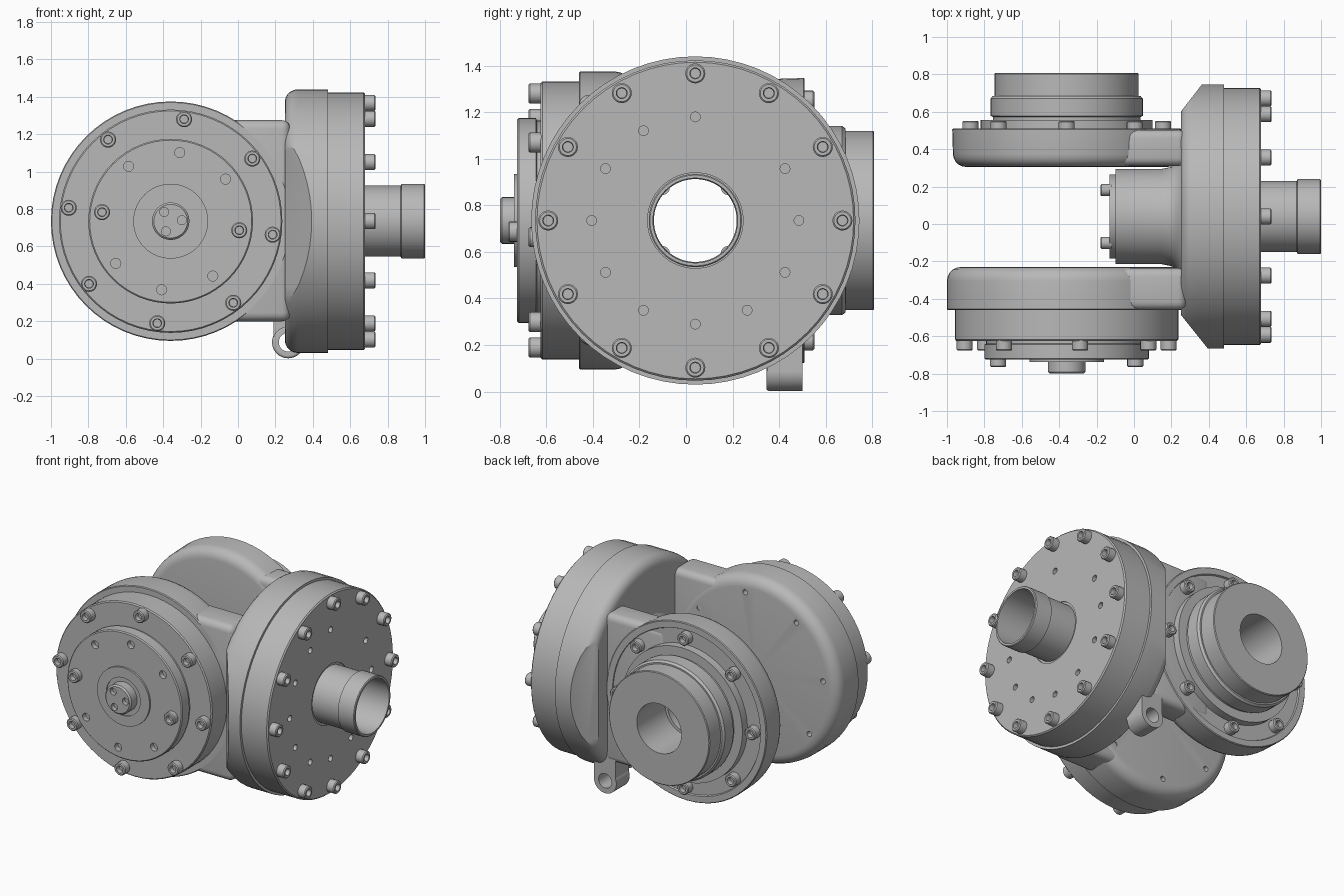
import bpy, bmesh, math
from mathutils import Vector, Matrix

cube = bpy.data.objects.get("Cube")
if cube:
    bpy.data.objects.remove(cube, do_unlink=True)

metal = bpy.data.materials.new("grey metal")
metal.use_nodes = True
metal.diffuse_color = (0.48, 0.48, 0.48, 1)
metal.node_tree.nodes["Principled BSDF"].inputs["Base Color"].default_value = (0.48, 0.48, 0.48, 1)

MAIN = (0, 0.04, 0.735)     # output axis, along x
PIVOT = (-0.36, 0, 0.735)   # joint axis, along y


def spin(bm, profile, axis, origin, segs=64, closed=False):
    """Revolve (radius, distance) points about an axis through origin."""
    rings = []
    for r, t in profile:
        ring = []
        for i in range(1 if r == 0 else segs):
            a = 2 * math.pi * i / segs
            c, s = r * math.cos(a), r * math.sin(a)
            p = Vector((t, c, s)) if axis == "X" else Vector((c, t, s))
            ring.append(bm.verts.new(p + Vector(origin)))
        rings.append(ring)
    pairs = list(zip(rings, rings[1:]))
    if closed:
        pairs.append((rings[-1], rings[0]))
    for a, b in pairs:
        for i in range(segs):
            j = (i + 1) % segs
            quad = [a[i % len(a)], a[j % len(a)], b[j % len(b)], b[i % len(b)]]
            bm.faces.new(list(dict.fromkeys(quad)))


def finish(bm, name):
    bmesh.ops.recalc_face_normals(bm, faces=bm.faces)
    mesh = bpy.data.meshes.new(name)
    bm.to_mesh(mesh)
    bm.free()
    mesh.materials.append(metal)
    obj = bpy.data.objects.new(name, mesh)
    bpy.context.collection.objects.link(obj)
    return obj


def lathe(name, profile, axis, origin, closed=False):
    bm = bmesh.new()
    spin(bm, profile, axis, origin, closed=closed)
    return finish(bm, name)


def box(name, lo, hi, bevel=0.0):
    bm = bmesh.new()
    lo, hi = Vector(lo), Vector(hi)
    bmesh.ops.create_cube(bm, size=1, matrix=Matrix.Translation((lo + hi) / 2) @ Matrix.Diagonal((*(hi - lo), 1)))
    if bevel:
        bmesh.ops.bevel(bm, geom=list(bm.edges), offset=bevel, segments=4, profile=0.5, affect="EDGES")
    return finish(bm, name)


def around(axis, origin, radius, angles):
    """Points on a bolt circle."""
    for deg in angles:
        c, s = radius * math.cos(math.radians(deg)), radius * math.sin(math.radians(deg))
        yield Vector(origin) + (Vector((0, c, s)) if axis == "X" else Vector((c, 0, s)))


def bolts(name, axis, points, base, height, r=0.043):
    """Socket head screws; a negative height points down the axis."""
    bm = bmesh.new()
    top, k = base + height, math.copysign(1, height)
    prof = [(0, base - 0.01 * k), (r, base - 0.01 * k), (r, top - 0.006 * k), (r - 0.006, top),
            (r * 0.55, top), (r * 0.5, top - 0.03 * k), (0, top - 0.03 * k)]
    for p in points:
        spin(bm, prof, axis, p, segs=20)
    return finish(bm, name)


def drill(obj, axis, points, r, a, b, segs=16):
    """Bore round holes from a to b along the axis."""
    bm = bmesh.new()
    for p in points:
        spin(bm, [(0, a), (r, a), (r, b), (0, b)], axis, p, segs=segs)
    cut(obj, finish(bm, "cutter"))


def cut(obj, cutter):
    cutter.hide_render = True
    mod = obj.modifiers.new("cut", "BOOLEAN")
    mod.operation, mod.solver, mod.object = "DIFFERENCE", "EXACT", cutter
    bpy.context.view_layer.objects.active = obj
    bpy.ops.object.modifier_apply(modifier=mod.name)
    bpy.data.objects.remove(cutter, do_unlink=True)


def corner(r, t, size, sign, steps=5):
    """Rounded outer shoulder ending at radius r; sign is where the face looks."""
    for i in range(steps + 1):
        a = math.pi / 2 * i / steps
        yield (r - size + size * math.sin(a), t - sign * size * (1 - math.cos(a)))


eighths = range(0, 360, 45)
tilted = [d - 7.5 for d in eighths]
twelfths = range(0, 360, 30)

# Main round housing, with its two sides cut off at a slant
housing = lathe("main_housing", [(0, 0.25), *corner(0.705, 0.25, 0.07, -1), (0.705, 0.48), (0, 0.48)], "X", MAIN)
for start, end, side in (((0.23, -0.46), (0.39, -0.66), -1), ((0.25, 0.6), (0.37, 0.755), 1)):
    start, end = Vector((*start, 0.7)), Vector((*end, 0.7))
    along = (end - start).normalized()
    normal = Vector((-along.y, along.x, 0)) * side
    m = Matrix((along, normal, (0, 0, 1))).transposed().to_4x4()
    m.translation = start + normal
    bm = bmesh.new()
    bmesh.ops.create_cube(bm, size=2, matrix=m)
    cut(housing, finish(bm, "cutter"))
drill(housing, "X", [MAIN], 0.18, 0, 1, 64)

# Output cover, tube and screws
cover = lathe("output_cover", [(0.18, 0.47), (0.688, 0.47), (0.688, 0.672), (0.68, 0.68), (0.205, 0.68),
                               (0.205, 0.672), (0.18, 0.672)], "X", MAIN, True)
drill(cover, "X", around("X", MAIN, 0.445, [d for d in twelfths if d != 60]), 0.021, 0.63, 0.75)
lathe("output_tube", [(0.178, 0.6), (0.19, 0.6), (0.19, 0.87), (0.2, 0.875), (0.2, 0.995), (0.195, 1), (0.182, 1)],
      "X", MAIN, True)
bolts("output_screws", "X", around("X", MAIN, 0.632, twelfths), 0.68, 0.055)

# Hollow centre sleeve between the arms
lathe("centre_sleeve", [(0.18, -0.13), (0.225, -0.13), (0.225, -0.1), (0.255, -0.1), (0.255, 0.15), (0.265, 0.2),
                        (0.29, 0.235), (0.34, 0.26), (0.18, 0.26)], "X", MAIN, True)
bolts("sleeve_screws", "X", around("X", MAIN, 0.2, range(45, 360, 90)), -0.13, -0.05, 0.032)

# Front arm
front = lathe("front_arm", [(0, -0.23), *corner(0.64, -0.23, 0.075, 1), (0.64, -0.455), (0.635, -0.46), (0, -0.46)],
              "Y", PIVOT)
drill(front, "Y", around("Y", PIVOT, 0.53, tilted), 0.018, -0.3, -0.2)
box("front_neck", (-0.2, -0.46, 0.2), (0.28, -0.235, 1.275), 0.045)

# Front cap, inner disc and hub
lathe("front_cap", [(0, -0.45), (0.597, -0.45), (0.597, -0.617), (0.59, -0.625), (0, -0.625)], "Y", PIVOT)
disc = lathe("front_disc", [(0, -0.6), (0.43, -0.6), (0.43, -0.64), (0.44, -0.645), (0.44, -0.718), (0.433, -0.725),
                            (0.2, -0.725), (0.2, -0.738), (0.13, -0.738), (0.13, -0.73), (0, -0.73)], "Y", PIVOT)
drill(disc, "Y", around("Y", PIVOT, 0.37, [d for d in tilted if d not in (-7.5, 172.5)]), 0.027, -0.8, -0.69)
hub = lathe("front_hub", [(0, -0.7), (0.1, -0.7), (0.1, -0.79), (0.09, -0.8), (0, -0.8)], "Y", PIVOT)
drill(hub, "Y", around("Y", PIVOT, 0.06, (125, 5, 245)), 0.024, -0.85, -0.77)
bolts("front_cap_screws", "Y", around("Y", PIVOT, 0.55, tilted), -0.625, -0.052)
bolts("front_disc_screws", "Y", around("Y", PIVOT, 0.37, (-7.5, 172.5)), -0.725, -0.04)

# Back arm with a recessed rim
lathe("back_arm", [(0.15, 0.305), *corner(0.608, 0.305, 0.07, -1), (0.612, 0.505), (0.607, 0.51),
                   (0.565, 0.51), (0.56, 0.5), (0.15, 0.5)], "Y", PIVOT, True)
lathe("back_arm_plug", [(0, 0.305), (0.17, 0.305), (0.17, 0.4), (0, 0.4)], "Y", PIVOT)
box("back_neck", (-0.2, 0.31, 0.225), (0.28, 0.505, 1.245), 0.045)

# Back drive drum with a bore
lathe("back_drum", [(0.17, 0.39), (0.46, 0.49), (0.46, 0.555), (0.395, 0.555), (0.395, 0.572), (0.407, 0.578),
                    (0.407, 0.67), (0.395, 0.685), (0.385, 0.685), (0.385, 0.803), (0.38, 0.808), (0.17, 0.808)],
      "Y", PIVOT, True)
bolts("back_screws", "Y", around("Y", PIVOT, 0.515, eighths), 0.5, 0.052)

# Lug with an eye under the housing
eye = (0.268, 0, 0.088)
lug = lathe("lug", [(0, 0.345), *corner(0.086, 0.345, 0.015, -1), (0.086, 0.5), (0, 0.5)], "Y", eye)
drill(lug, "Y", [eye], 0.05, 0.2, 0.6, 32)
web = box("lug_web", (0.19, 0.35, 0.088), (0.354, 0.5, 0.35))
drill(web, "Y", [eye], 0.05, 0.2, 0.6, 32)

# Smooth shading with crisp edges
bpy.ops.object.select_all(action="DESELECT")
for obj in bpy.context.collection.objects:
    if obj.type == "MESH" and metal.name in obj.data.materials:
        obj.select_set(True)
        bpy.context.view_layer.objects.active = obj
bpy.ops.object.shade_smooth_by_angle()
